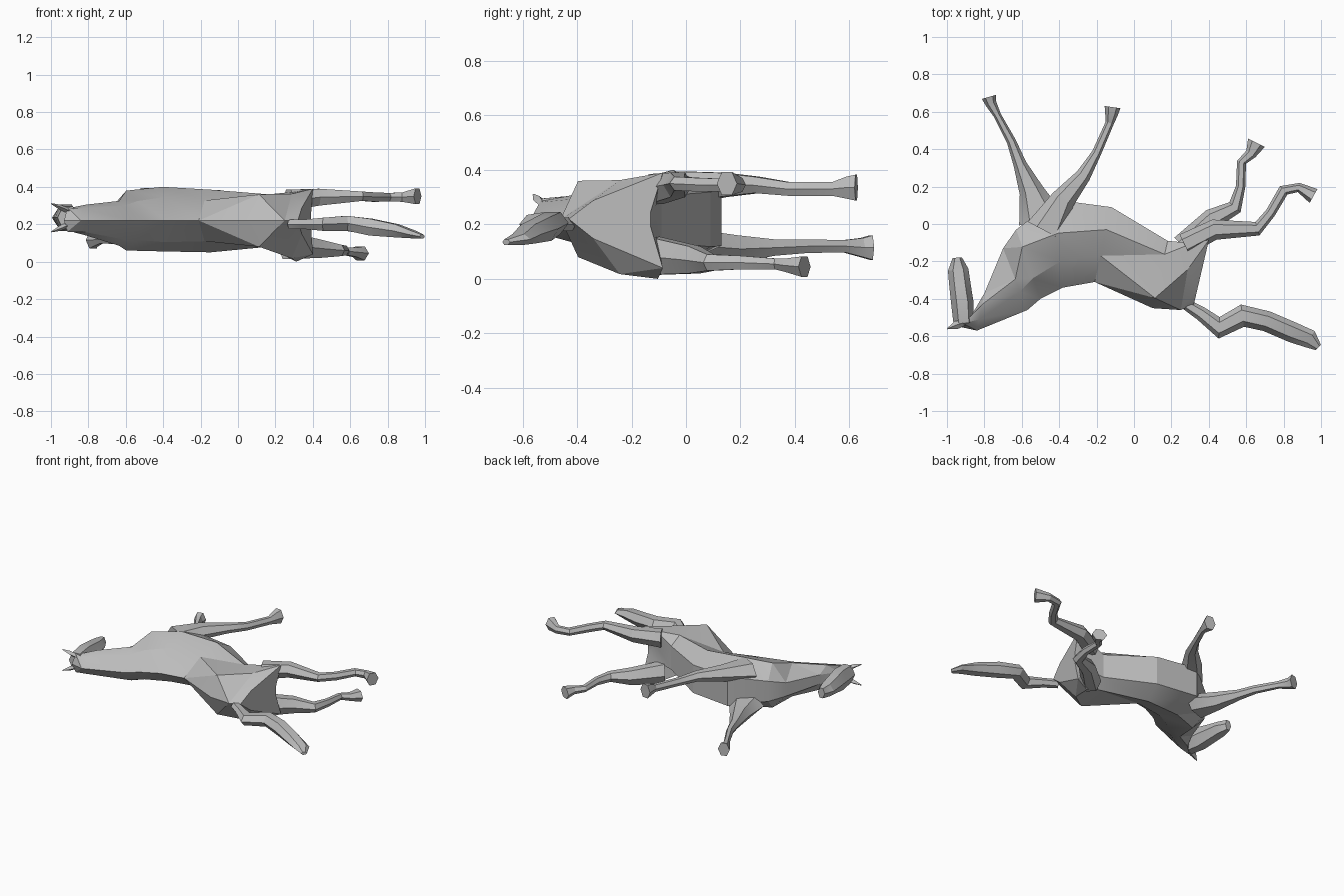
import bpy, bmesh, math
from mathutils import Vector

grey = bpy.data.materials.new("plain grey")
grey.diffuse_color = (0.5, 0.5, 0.5, 1)


def loft(name, rings):
    """Skin a list of equal rings, cap both ends, and triangulate."""
    bm = bmesh.new()
    vs = [[bm.verts.new(p) for p in r] for r in rings]
    n = len(rings[0])
    for a, b in zip(vs, vs[1:]):
        for i in range(n):
            j = (i + 1) % n
            bm.faces.new((a[i], a[j], b[j], b[i]))
    bm.faces.new(vs[0][::-1])
    bm.faces.new(vs[-1])
    bm.normal_update()
    bmesh.ops.triangulate(bm, faces=bm.faces[:])
    bmesh.ops.recalc_face_normals(bm, faces=bm.faces[:])
    me = bpy.data.meshes.new(name)
    bm.to_mesh(me)
    bm.free()
    me.materials.append(grey)
    ob = bpy.data.objects.new(name, me)
    bpy.context.collection.objects.link(ob)
    bpy.ops.object.select_all(action='DESELECT')
    ob.select_set(True)
    bpy.context.view_layer.objects.active = ob
    bpy.ops.object.shade_smooth_by_angle(angle=math.radians(20))
    return ob


def limb(name, pts, n=6):
    """Tapered tube; each point is x, y, z, width in plan, thickness."""
    rings = []
    for i, (x, y, z, w, h) in enumerate(pts):
        a, b = pts[max(i - 1, 0)], pts[min(i + 1, len(pts) - 1)]
        d = Vector((b[0] - a[0], b[1] - a[1], 0)).normalized()
        side = Vector((d.y, -d.x, 0))
        k = 0.577 if n == 6 else 0.5
        rings.append([Vector((x, y, z)) + side * (w / 2 * math.cos(t))
                      + Vector((0, 0, h * k * math.sin(t)))
                      for t in (2 * math.pi * j / n for j in range(n))])
    return loft(name, rings)


# Torso and neck: spine x y, belly x y, top, bottom, position of upper and
# lower flank corners, height ratio of spine-side corners and of belly edges
MID = 0.22
sections = [
    (-.93, -.55, -.87, -.49, .29, .16, .3, .7, 1, .4),
    (-.84, -.57, -.80, -.37, .305, .14, .3, .7, .75, .4),
    (-.57, -.46, -.70, -.13, .325, .085, .3, .5, .75, .4),
    (-.50, -.40, -.63, -.03, .38, .06, .3, .75, .65, .45),
    (-.38, -.34, -.42, .13, .40, .055, .3, .62, .7, .6),
    (-.21, -.31, -.12, .09, .385, .05, .35, .7, .65, .6),
    (.10, -.45, .18, -.09, .36, .08, .15, .8, 1, .6),
    (.25, -.46, .31, -.11, .375, .0, .62, 1.02, .92, .3),
    (.32, -.43, .39, -.13, .39, .04, .3, 1.15, .4, .15),
]
rings = []
for bx, by, ex, ey, top, bot, t1, t2, k, kb in sections:
    def at(t, z, ratio=1.0):
        return (bx + (ex - bx) * t, by + (ey - by) * t, MID + (z - MID) * ratio)
    rings.append([at(0, MID), at(t1, top, k), at(t2, top), at(1, top, kb),
                  at(1, bot, kb), at(t2, bot), at(t1, bot, k)])
loft("body_and_neck", rings)

# Head, from poll to muzzle
limb("head", [(-.91, -.53, .235, .11, .12), (-.918, -.42, .235, .12, .14),
              (-.93, -.33, .235, .115, .11), (-.94, -.245, .235, .11, .085),
              (-.945, -.18, .235, .05, .07)])

# Ears, mirrored across the head
for s, side in ((1, "upper"), (-1, "lower")):
    limb(side + "_ear", [(-.90, -.525, .235 + s * .035, .03, .03),
                         (-.95, -.54, .235 + s * .055, .045, .03),
                         (-.998, -.56, .235 + s * .075, .006, .006)], 4)

# Front legs, shoulder to hoof
limb("upper_front_leg", [
    (-.47, -.04, .33, .22, .13), (-.38, .13, .345, .13, .09),
    (-.27, .26, .345, .08, .06), (-.20, .38, .33, .05, .05),
    (-.13, .54, .33, .045, .05), (-.12, .59, .335, .07, .08),
    (-.115, .625, .335, .085, .095)])
limb("lower_front_leg", [
    (-.50, .03, .12, .24, .12), (-.55, .18, .11, .13, .10),
    (-.61, .32, .115, .07, .06), (-.655, .44, .12, .05, .05),
    (-.73, .58, .12, .04, .045), (-.765, .645, .115, .06, .07),
    (-.775, .68, .115, .08, .09)])

# Hind legs, thigh to hoof
limb("upper_hind_leg", [
    (.27, -.11, .33, .12, .11), (.43, -.03, .345, .11, .09),
    (.66, -.025, .35, .075, .05), (.73, .06, .345, .055, .05),
    (.80, .18, .345, .06, .045), (.88, .195, .345, .05, .05),
    (.96, .15, .35, .085, .085)])
limb("lower_hind_leg", [
    (.26, -.12, .085, .13, .14), (.42, .03, .07, .11, .10),
    (.54, .09, .06, .08, .06), (.57, .20, .06, .05, .05),
    (.575, .33, .055, .05, .04), (.625, .375, .05, .06, .05),
    (.655, .435, .045, .10, .075)])

# Tail
limb("tail", [
    (.28, -.43, .20, .06, .05), (.36, -.48, .20, .075, .05),
    (.455, -.555, .20, .115, .07), (.58, -.49, .205, .12, .08),
    (.71, -.52, .185, .11, .09), (.85, -.58, .165, .11, .07),
    (.94, -.615, .145, .10, .04), (.985, -.66, .135, .04, .02)])
